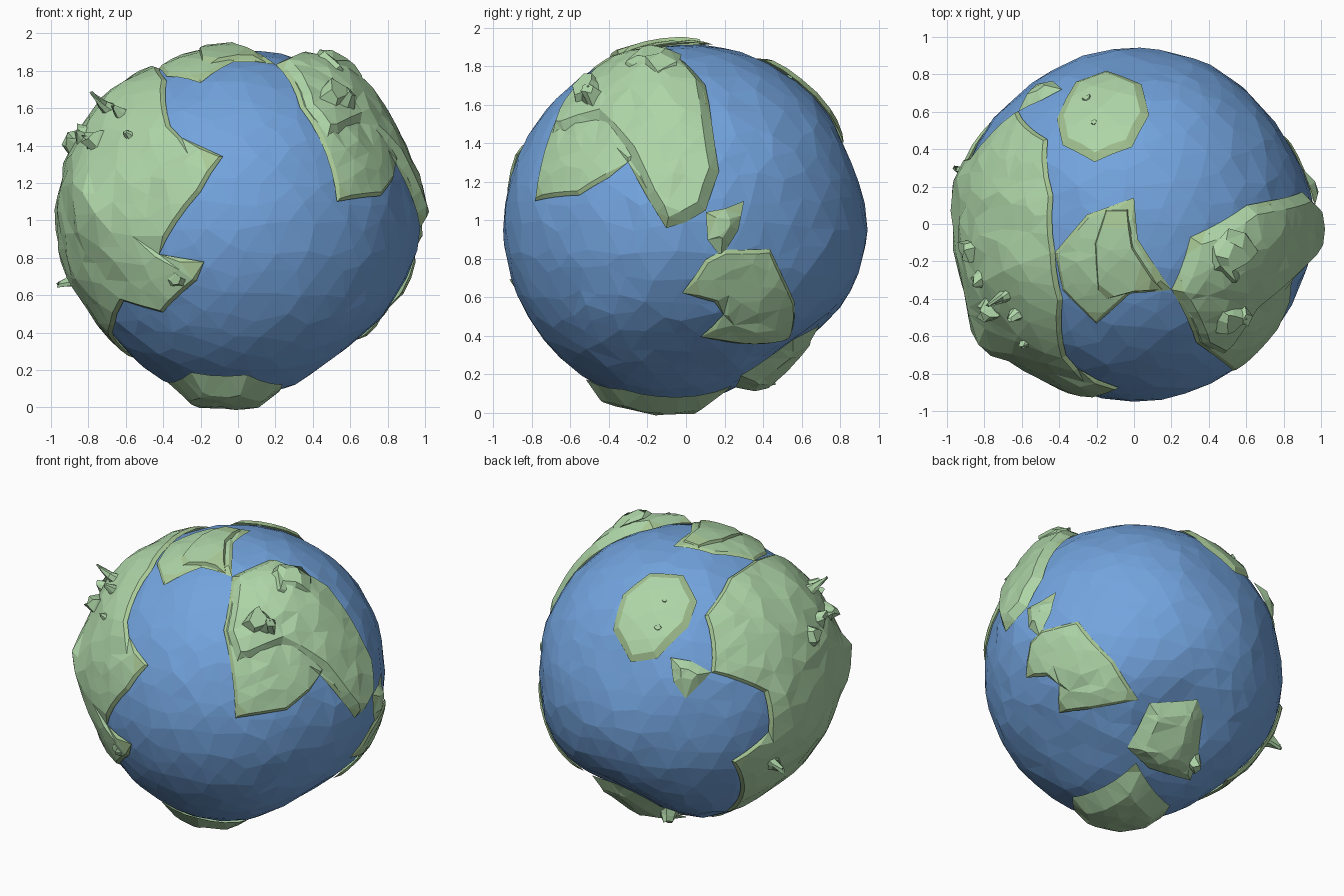
import bpy, bmesh, math, random
from mathutils import Vector, Matrix
from mathutils.geometry import delaunay_2d_cdt, intersect_point_line

random.seed(4)
if "Cube" in bpy.data.objects:
    bpy.data.objects.remove(bpy.data.objects["Cube"])

R = 0.95
CENTRE = Vector((0, 0, 0.97))


def material(name, rgb):
    m = bpy.data.materials.new(name)
    m.use_nodes = True
    m.diffuse_color = (*rgb, 1)
    m.node_tree.nodes["Principled BSDF"].inputs["Base Color"].default_value = (*rgb, 1)
    return m


BLUE = material("ocean_blue", (0.17, 0.37, 0.73))
GREEN = material("land_green", (0.42, 0.66, 0.385))
SHORE = material("shore_green", (0.4, 0.59, 0.31))


def add_object(name, bm, mats):
    me = bpy.data.meshes.new(name)
    bm.to_mesh(me)
    bm.free()
    for m in mats:
        me.materials.append(m)
    ob = bpy.data.objects.new(name, me)
    ob.location = CENTRE
    bpy.context.collection.objects.link(ob)


def on(az, el, pts):
    """Points marked on the globe, facing a given azimuth and elevation, as directions."""
    a, e = math.radians(az), math.radians(el)
    out = Vector((math.cos(e) * math.cos(a), math.cos(e) * math.sin(a), math.sin(e)))
    right = Vector((-math.sin(a), math.cos(a), 0))
    up = out.cross(right)
    return [(right * u + up * v + out * math.sqrt(max(R * R - u * u - v * v, 0))).normalized()
            for u, v in pts]


def front(*p): return on(-90, 0, p)
def side(*p): return on(0, 0, p)
def top(*p): return on(-90, 90, p)
def under(*p): return on(-90, -90, p)
def back_west(*p): return on(123, 25, p)
def back_low(*p): return on(57, -25, p)


# Broad dents in the globe, and hills that only lift land
DENTS = [((0.6, 0, -0.75), -0.075, 0.4), ((-0.7, 0, -0.6), -0.06, 0.4),
         ((0.08, 0.53, -0.68), -0.13, 0.42), ((0, 0, -1), -0.02, 0.3),
         ((0, 0.9, 0.35), -0.03, 0.25), ((1, 0, 0), 0.03, 0.25), ((0.75, 0.57, 0), -0.02, 0.3),
         ((-0.55, 0.75, 0), -0.02, 0.3)]
HILLS = [((-0.8, -0.6, 0.12), 0.085, 0.2), ((-0.95, 0.33, 0.1), 0.04, 0.2),
         ((-0.75, -0.3, 0.62), 0.045, 0.4), ((0.52, -0.15, 0.8), 0.06, 0.28),
         ((0.1, 0.48, -0.82), 0.06, 0.2)]


def bumps(d, table):
    return sum(h * math.exp(-(d.angle(Vector(c)) / w) ** 2) for c, h, w in table)


def ocean_radius(d):
    return R + bumps(d, DENTS)


# Ocean: faceted globe with slightly uneven vertices
bm = bmesh.new()
bmesh.ops.create_icosphere(bm, subdivisions=4, radius=1)
for v in bm.verts:
    d = v.co.normalized()
    d = (d + Vector([random.uniform(-0.035, 0.035) for _ in range(3)])).normalized()
    v.co = d * (ocean_radius(d) + random.uniform(-0.009, 0.002))
add_object("ocean", bm, [BLUE])


def inside(p, poly):
    hit = False
    for a, b in zip(poly, poly[1:] + poly[:1]):
        if (a.y > p.y) != (b.y > p.y) and p.x < a.x + (p.y - a.y) * (b.x - a.x) / (b.y - a.y):
            hit = not hit
    return hit


def edge_distance(p, poly):
    best = 9
    for a, b in zip(poly, poly[1:] + poly[:1]):
        q, t = intersect_point_line(p, a, b)
        q = a.lerp(b, min(max(t, 0), 1))
        best = min(best, (p - q.to_2d()).length)
    return best


def land(name, outline, height, bevel=0.022, step=0.1, rough=0.01):
    """A raised sheet of land that follows the globe inside an outline."""
    n = sum(outline, Vector()).normalized()
    a = n.orthogonal().normalized()
    b = n.cross(a)

    def flat(d):
        t = Vector((d.dot(a), d.dot(b)))
        return t.normalized() * d.angle(n)

    def bend(p):
        s = p.normalized() * math.sin(p.length)
        return n * math.cos(p.length) + a * s.x + b * s.y

    corners = [flat(d) for d in outline]
    poly = []
    for p, q in zip(corners, corners[1:] + corners[:1]):
        k = max(1, round((q - p).length / step))
        poly += [p.lerp(q, i / k) for i in range(k)]
    if sum(p.cross(q) for p, q in zip(poly, poly[1:] + poly[:1])) < 0:
        poly.reverse()
    # A ring just inside the shore, then scattered points over the middle
    pts = []
    for i, p in enumerate(poly):
        t = poly[(i + 1) % len(poly)] - poly[i - 1]
        q = p + Vector((-t.y, t.x)).normalized() * bevel
        if inside(q, poly) and edge_distance(q, poly) > bevel * 0.6:
            pts.append(q)
    reach = int(2 / step)
    for i in range(-reach, reach):
        for j in range(-reach, reach):
            q = Vector((i + random.uniform(-0.35, 0.35), j + random.uniform(-0.35, 0.35))) * step
            if inside(q, poly) and edge_distance(q, poly) > bevel + step * 0.4:
                pts.append(q)
    res = delaunay_2d_cdt(poly + pts, [], [list(range(len(poly)))], 1, 1e-5)
    bm = bmesh.new()
    depth, verts = [], []
    for p in res[0]:
        e = edge_distance(p, poly)
        d = bend(p)
        f = min(e / bevel, 1)
        inner = min(e / 0.15, 1)
        r = ocean_radius(d) + 0.004 + f * height + inner * (bumps(d, HILLS) + random.uniform(-rough, rough))
        verts.append(bm.verts.new(d * r))
        depth.append(e)
    for f in res[2]:
        face = bm.faces.new([verts[i] for i in f])
        face.material_index = int(max(depth[i] for i in f) < min(bevel * 1.05, 0.055))
    bmesh.ops.delete(bm, geom=[v for v in bm.verts if not v.link_faces], context="VERTS")
    add_object(name, bm, [GREEN, SHORE])


land("west_continent",
     top((-0.46, 0.45), (-0.43, 0.15), (-0.42, -0.15), (-0.38, -0.4), (-0.36, -0.7))
     + front((-0.3, 0.47), (-0.08, 0.37), (-0.2, 0.18), (-0.42, -0.15), (-0.18, -0.19),
             (-0.22, -0.29), (-0.4, -0.46), (-0.61, -0.4), (-0.67, -0.54))
     + back_west((0.28, -0.89), (0.32, -0.55), (0.55, -0.36), (0.52, -0.11), (0.19, 0.01)),
     0.018, step=0.12)
land("east_continent",
     top((0.2, -0.35), (0.3, -0.07), (0.6, 0.1))
     + side((0.12, 0.63), (0.17, 0.28), (0.1, 0.08), (0, 0.02), (-0.1, -0.01), (-0.2, 0.15),
            (-0.3, 0.33), (-0.4, 0.25), (-0.55, 0.16), (-0.78, 0.13))
     + front((0.47, 0.38), (0.33, 0.63)), 0.015)
land("east_highland",
     top((0.2, -0.35), (0.3, -0.07), (0.6, 0.1))
     + side((0.12, 0.63), (0.17, 0.28), (0.1, 0.08), (0, 0.02), (-0.1, -0.01), (-0.2, 0.15),
            (-0.3, 0.36), (-0.45, 0.53), (-0.7, 0.44)) + front((0.34, 0.62)), 0.045, bevel=0.06)
land("north_land",
     top((-0.42, -0.15), (-0.25, 0.05), (0, 0.14), (0.02, -0.08), (0.2, -0.35), (-0.02, -0.37),
         (-0.2, -0.53), (-0.38, -0.35)), 0.012, rough=0.005)
land("north_plateau",
     top((-0.15, 0.08), (-0.03, 0.08), (0, -0.12), (0.15, -0.35), (0, -0.36), (-0.19, -0.41),
         (-0.21, -0.1)), 0.03, bevel=0.015, rough=0.003)
land("round_island",
     top((-0.41, 0.56), (-0.31, 0.76), (-0.15, 0.83), (0.04, 0.75), (0.08, 0.58), (-0.01, 0.41),
         (-0.21, 0.33), (-0.38, 0.42)), 0.02, bevel=0.05, step=0.13, rough=0.002)
land("back_islet", back_west((-0.07, 0.1), (0.06, 0.08), (0.19, 0.01), (0.03, -0.16), (-0.05, -0.05)),
     0.035, bevel=0.06)
land("east_islet", side((0.1, 0.07), (0.2, 0.09), (0.3, 0.13), (0.27, -0.02), (0.18, -0.16), (0.11, -0.07)),
     0.035, bevel=0.06)
land("southeast_island",
     side((-0.02, -0.35), (0.1, -0.17), (0.2, -0.12), (0.44, -0.12), (0.5, -0.25), (0.57, -0.4),
          (0.57, -0.62), (0.3, -0.64), (0.08, -0.61), (0.2, -0.47), (0.15, -0.4)), 0.015)
land("back_low_island",
     back_low((0.02, -0.28), (0.36, -0.23), (0.42, -0.34), (0.41, -0.56), (0.36, -0.73), (0.07, -0.7),
              (-0.1, -0.58)), 0.05, bevel=0.1)
land("south_cap",
     under((-0.26, -0.05), (-0.38, 0.2), (-0.25, 0.48), (0.05, 0.52), (0.24, 0.33), (0.2, -0.26)),
     0.06, bevel=0.13)


def peak(name, direction, width, height, lift=0.05, tip=0.3):
    """A rough rocky cone standing on the land."""
    d = direction[0]
    bm = bmesh.new()
    bmesh.ops.create_cone(bm, cap_ends=True, segments=7, radius1=width, radius2=width * tip,
                          depth=height + 0.06)
    bmesh.ops.subdivide_edges(bm, edges=[e for e in bm.edges if abs(e.verts[0].co.z - e.verts[1].co.z) > 0.01],
                              cuts=1)
    for v in bm.verts:
        v.co += Vector([random.uniform(-0.2, 0.2) * width for _ in range(3)])
    place = d * (ocean_radius(d) + lift + height / 2 - 0.03)
    bm.transform(Matrix.Translation(place) @ d.to_track_quat("Z", "Y").to_matrix().to_4x4())
    add_object(name, bm, [GREEN])


# Mountains
peak("west_ridge_lump", top((-0.84, -0.14)), 0.1, 0.035, 0.05, 0.5)
peak("west_ridge_rock", top((-0.78, -0.28)), 0.09, 0.045, 0.06)
peak("west_spike", top((-0.65, -0.36)), 0.05, 0.13, 0.065, 0.08)
peak("west_crag", top((-0.73, -0.43)), 0.1, 0.05, 0.06)
peak("west_small_crag", top((-0.6, -0.46)), 0.05, 0.045, 0.06, 0.2)
peak("west_pebble", top((-0.56, -0.61)), 0.04, 0.03, 0.045)
peak("southwest_spike", back_west((0.58, -0.55)), 0.07, 0.09, 0.025, 0.1)
peak("coast_hill", front((-0.32, -0.27)), 0.1, 0.02, 0.02, 0.3)
peak("east_crag", top((0.48, -0.48)), 0.11, 0.045, 0.06, 0.5)
peak("east_small_crag", top((0.54, -0.46)), 0.07, 0.06, 0.06, 0.4)
peak("east_summit", top((0.5, -0.16)), 0.15, 0.01, 0.105, 0.5)
peak("back_low_rock", back_low((0.37, -0.64)), 0.07, 0.03, 0.04, 0.4)
peak("round_island_rock", top((-0.25, 0.66)), 0.03, 0.005, 0.023, 0.7)
peak("round_island_pebble", top((-0.21, 0.53)), 0.02, 0.005, 0.023, 0.7)
